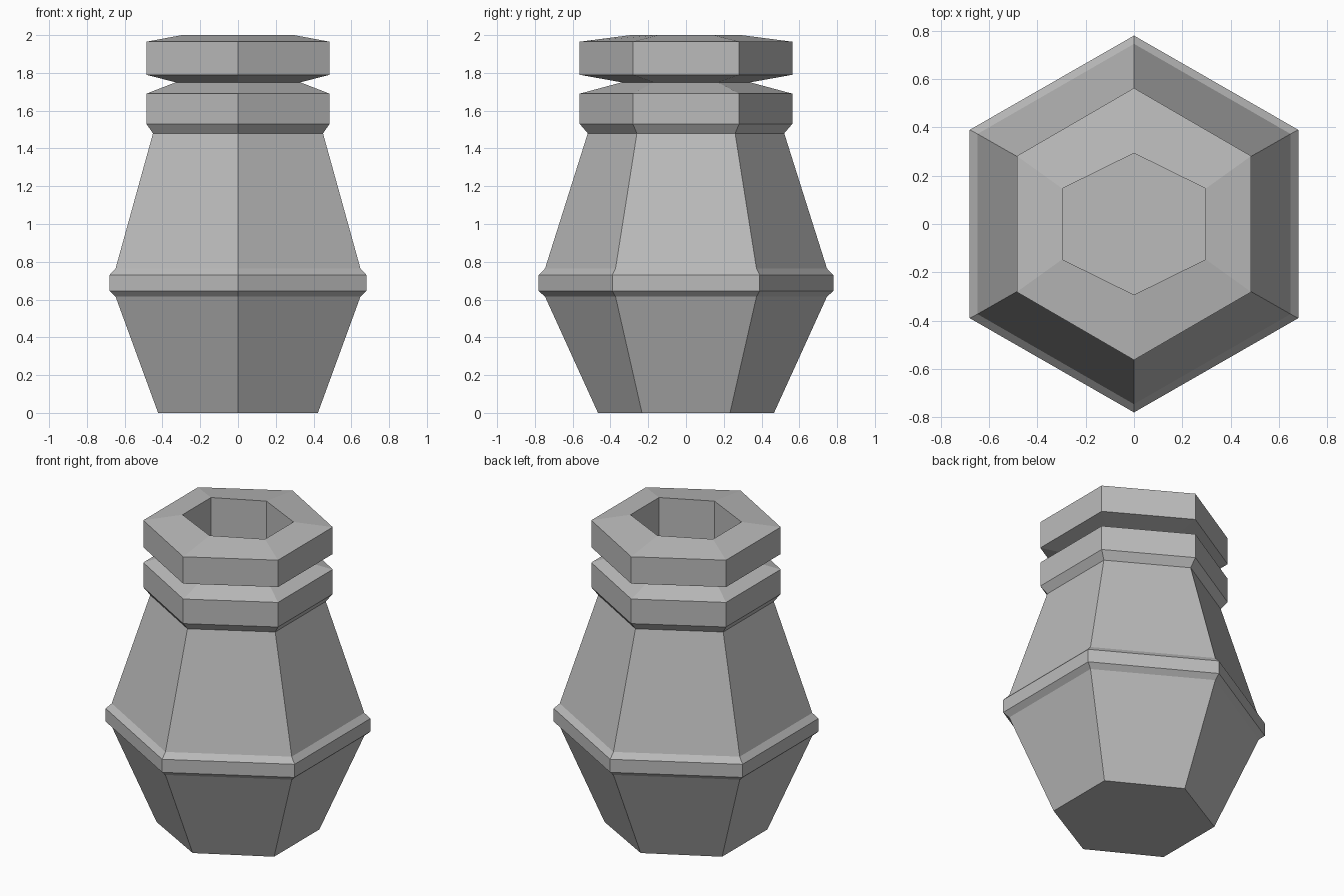
import bpy
import bmesh

cube = bpy.data.objects.get("Cube")
if cube:
    bpy.data.objects.remove(cube, do_unlink=True)

# Plain grey clay
clay = bpy.data.materials.new("grey clay")
clay.use_nodes = True
grey = (0.5, 0.5, 0.5, 1)
clay.diffuse_color = grey
clay.node_tree.nodes["Principled BSDF"].inputs["Base Color"].default_value = grey


def hex_ring(bm, half_width, half_depth, z):
    """Six corners with points at front and back and flat sides left and right."""
    w, d = half_width, half_depth
    corners = [(0, -d), (w, -d / 2), (w, d / 2), (0, d), (-w, d / 2), (-w, -d / 2)]
    return [bm.verts.new((x, y, z)) for x, y in corners]


def hex_vessel(name, profile):
    """Stack of hexagonal rings joined by side faces and closed at both ends."""
    bm = bmesh.new()
    rings = [hex_ring(bm, *p) for p in profile]
    for low, high in zip(rings, rings[1:]):
        for i in range(6):
            j = (i + 1) % 6
            bm.faces.new((low[i], low[j], high[j], high[i]))
    bm.faces.new(rings[0][::-1])
    bm.faces.new(rings[-1])
    bmesh.ops.recalc_face_normals(bm, faces=bm.faces)
    mesh = bpy.data.meshes.new(name)
    bm.to_mesh(mesh)
    bm.free()
    mesh.materials.append(clay)
    obj = bpy.data.objects.new(name, mesh)
    bpy.context.collection.objects.link(obj)
    return obj


# Profile rows: half width, half depth, height
base = [(0.423, 0.466, 0), (0.648, 0.746, 0.615)]
belt = [(0.68, 0.78, 0.645), (0.68, 0.78, 0.73)]
shoulder = [(0.648, 0.746, 0.765), (0.45, 0.52, 1.48)]
collar = [(0.485, 0.563, 1.53), (0.485, 0.563, 1.69)]
groove = [(0.33, 0.34, 1.75)]
lip = [(0.485, 0.563, 1.79), (0.485, 0.563, 1.965)]
hole = [(0.297, 0.293, 2.0), (0.297, 0.293, 1.0)]

hex_vessel("hexagonal_vase", base + belt + shoulder + collar + groove + lip + hole)
